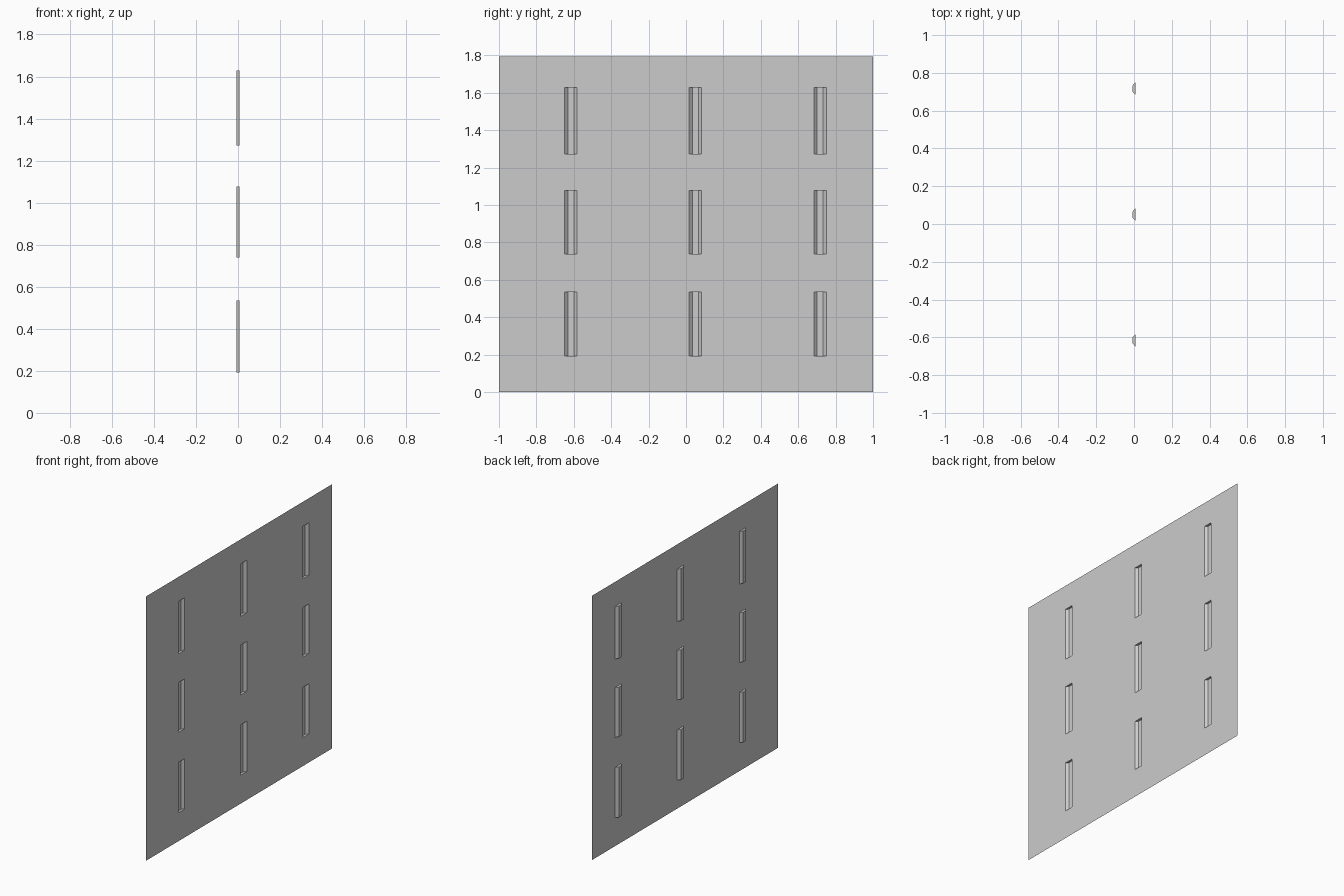
import bpy

if "Cube" in bpy.data.objects:
    bpy.data.objects.remove(bpy.data.objects["Cube"])

COLS = [-0.616, 0.050, 0.717]                                # groove centres along y
ROWS = [(0.193, 0.535), (0.739, 1.077), (1.272, 1.628)]      # groove bottoms and tops
X_SHEET, X_DEEP = 0.008, -0.008
HALF_OPEN, HALF_FLOOR = 0.033, 0.016


def make_object(name, quads):
    """Build a mesh from a list of quads, sharing equal corners."""
    index, verts, faces = {}, [], []
    for quad in quads:
        face = []
        for p in quad:
            key = tuple(round(c, 5) for c in p)
            if key not in index:
                index[key] = len(verts)
                verts.append(p)
            face.append(index[key])
        faces.append(face)
    mesh = bpy.data.meshes.new(name)
    mesh.from_pydata(verts, [], faces)
    obj = bpy.data.objects.new(name, mesh)
    bpy.context.collection.objects.link(obj)
    return obj


def groove(y, z0, z1):
    """Trapezoid channel pressed towards -x, closed at both ends."""
    profile = [(X_SHEET, y - HALF_OPEN), (X_DEEP, y - HALF_FLOOR),
               (X_DEEP, y + HALF_FLOOR), (X_SHEET, y + HALF_OPEN)]
    quads = [[(*a, z0), (*b, z0), (*b, z1), (*a, z1)]
             for a, b in zip(profile, profile[1:])]
    quads.append([(*p, z0) for p in reversed(profile)])
    quads.append([(*p, z1) for p in profile])
    return quads


# Flat sheet facing +x, left open where the grooves are pressed in
ys = [-1.0] + [y + s * HALF_OPEN for y in COLS for s in (-1, 1)] + [1.0]
zs = [0.0] + [z for row in ROWS for z in row] + [1.795]
quads = []
for i in range(len(ys) - 1):
    for j in range(len(zs) - 1):
        if i % 2 and j % 2:
            quads += groove(COLS[i // 2], zs[j], zs[j + 1])
        else:
            quads.append([(X_SHEET, ys[i], zs[j]), (X_SHEET, ys[i + 1], zs[j]),
                          (X_SHEET, ys[i + 1], zs[j + 1]), (X_SHEET, ys[i], zs[j + 1])])
make_object("grooved_wall_panel", quads)
